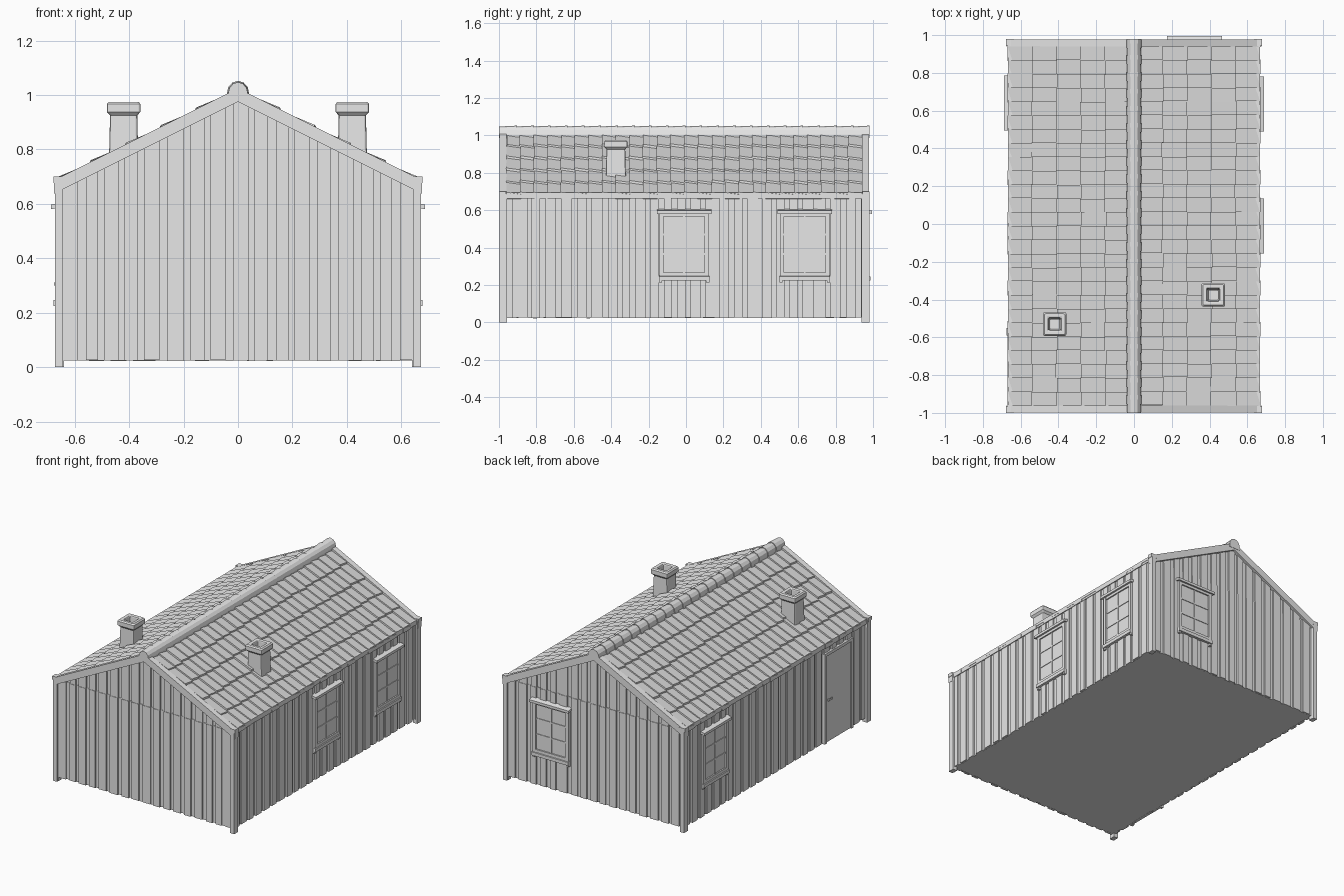
import bpy, bmesh, math, random

if "Cube" in bpy.data.objects:
    bpy.data.objects.remove(bpy.data.objects["Cube"])

random.seed(4)
grey = bpy.data.materials.new("light grey")
grey.diffuse_color = (0.8, 0.8, 0.8, 1)
grey.use_nodes = True
grey.node_tree.nodes["Principled BSDF"].inputs["Base Color"].default_value = grey.diffuse_color
Y0 = -0.01                      # middle of the house along y
HX, HY = 0.66, 0.978            # outer faces of the boarding
APEX, SLOPE = 1.0, 0.5          # roof deck: z = APEX - SLOPE * |x|


def deck(x):
    return APEX - SLOPE * abs(x)


def finish(bm, name):
    bmesh.ops.recalc_face_normals(bm, faces=bm.faces)
    me = bpy.data.meshes.new(name)
    bm.to_mesh(me)
    bm.free()
    me.materials.append(grey)
    ob = bpy.data.objects.new(name, me)
    bpy.context.collection.objects.link(ob)
    return ob


def loft(bm, rings, cap=True):
    """Join equal rings of points into a skin."""
    vs = [[bm.verts.new(p) for p in r] for r in rings]
    n = len(vs[0])
    for a, b in zip(vs, vs[1:]):
        for i in range(n):
            bm.faces.new((a[i], a[(i + 1) % n], b[(i + 1) % n], b[i]))
    if cap:
        bm.faces.new(vs[0][::-1])
        bm.faces.new(vs[-1])


def frame(turn):
    """Wall coordinates: u along the wall, w outward, z up."""
    c, s = [(1, 0), (0, 1), (-1, 0), (0, -1)][turn]
    return lambda u, w, z: (w * c - u * s, w * s + u * c + Y0, z)


def box(bm, P, u0, u1, w0, w1, z0, z1, z1b=None, drop=0.0):
    """Box on a wall; z1b slopes the top sideways, drop tips the outer edge down."""
    zb = z1 if z1b is None else z1b
    loft(bm, [[P(u0, w0, z0), P(u0, w1, z0 - drop), P(u0, w1, z1 - drop), P(u0, w0, z1)],
              [P(u1, w0, z0), P(u1, w1, z0 - drop), P(u1, w1, zb - drop), P(u1, w0, zb)]])


# solid core with floor and gables
bm = bmesh.new()
cx, cy = HX - 0.014, HY - 0.014
profile = [(-cx, 0.025), (cx, 0.025), (cx, deck(cx)), (0, APEX), (-cx, deck(cx))]
loft(bm, [[(x, Y0 + s * cy, z) for x, z in profile] for s in (-1, 1)])
finish(bm, "house_core")


# vertical boards with narrow recessed strips between them
def boarding(turn, name):
    P = frame(turn)
    end = turn % 2 == 1
    half, face = (cx, HY) if end else (cy, HX)
    bm = bmesh.new()
    u, raised = -half, True
    while u < half - 0.01:
        step = random.uniform(0.042, 0.06) if raised else random.uniform(0.02, 0.03)
        v = min(u + step, half)
        w = face - (0 if raised else 0.009) - random.uniform(0, 0.003)
        box(bm, P, u, v, face - 0.018, w, 0.025 + random.uniform(-.002, .002), 0.675)
        if end:      # upper gable board, cut to the roof slope
            cuts = [u, 0, v] if u < 0 < v else [u, v]
            for a, b in zip(cuts, cuts[1:]):
                box(bm, P, a, b, face - 0.018, w - 0.003, 0.672,
                    max(deck(a), 0.673), max(deck(b), 0.673))
        u, raised = v, not raised
    finish(bm, name)


for turn, name in enumerate(("right", "back", "left", "front")):
    boarding(turn, name + "_wall_boards")

# corner posts
bm = bmesh.new()
for sx in (-1, 1):
    for sy in (-1, 1):
        P = lambda u, w, z: (sx * u, sy * w + Y0, z)
        box(bm, P, 0.642, 0.672, HY - 0.02, 0.99, 0.0, 0.69)
        box(bm, P, 0.635, 0.678, HY - 0.025, 0.99, 0.676, 0.70)
        box(bm, P, 0.64, 0.672, HY - 0.03, HY, 0.0, 0.69)
finish(bm, "corner_posts")

# eave boards and sloping barge boards
bm = bmesh.new()
for t in (0, 2):
    box(bm, frame(t), -0.975, 0.975, HX - 0.02, HX + 0.008, 0.677, 0.695)
finish(bm, "eave_boards")
bm = bmesh.new()
for sx in (-1, 1):
    for sy in (-1, 1):
        loft(bm, [[(sx * x, Y0 + sy * y, deck(x) + h)
                   for y, h in ((0.95, -0.025), (0.988, -0.025), (0.988, 0.025), (0.95, 0.025))]
                  for x in (0, 0.675)])
finish(bm, "barge_boards")

# roof tiles: tilted so that each overlaps its neighbour and the course below
COLS, ROWS = 26, 5
x0, x1 = 0.02, 0.665
dy, dx = 1.9 / COLS, (x1 - x0) / ROWS
for s, name in ((1, "right_roof_tiles"), (-1, "left_roof_tiles")):
    bm = bmesh.new()
    for c in range(COLS):
        for r in range(ROWS):
            ya = -0.95 + c * dy + random.uniform(-.003, .003)
            yb = -0.95 + (c + 1) * dy + 0.004
            xa, xb = x0 + r * dx, x0 + (r + 1) * dx + random.uniform(0, .008)
            xb = min(xb, 0.67)
            lift = random.uniform(0, 0.003)

            def pt(x, y, h):
                return (s * x, s * y + Y0, deck(x) + h)
            # (lower side, raised side) heights at the upper and lower edge
            rings = []
            for x, h in ((xa, 0.006), (xb, 0.017)):
                h += lift
                rings.append([pt(x, ya, -0.004), pt(x, yb, -0.004),
                              pt(x, yb, h), pt(x, ya, h + 0.011)])
            loft(bm, rings)
    finish(bm, name)

# overlapping half-round ridge tiles
bm = bmesh.new()
RIDGE = 22
for i in range(RIDGE):
    ya = -0.99 + i * 1.98 / RIDGE
    yb = ya + 1.98 / RIDGE + (0.006 if i < RIDGE - 1 else 0)
    rings = []
    for y, k in ((ya, 0.036), (yb, 0.041)):
        rings.append([(k * math.cos(math.pi * a / 6), y + Y0,
                       1.005 + (k + 0.006) * math.sin(math.pi * a / 6)) for a in range(7)]
                     + [(-k, y + Y0, 0.985), (k, y + Y0, 0.985)])
    loft(bm, rings)
finish(bm, "ridge_tiles")


# chimneys: flared square stack with a hollow top
def chimney(x, y, name):
    bm = bmesh.new()
    outline = [(0.056, 0.74), (0.053, 0.80), (0.050, 0.925), (0.062, 0.938),
               (0.062, 0.966), (0.055, 0.974), (0.033, 0.974), (0.028, 0.90)]
    loft(bm, [[(x + sx * h, y + sy * h, z) for sx, sy in ((-1, -1), (1, -1), (1, 1), (-1, 1))]
              for h, z in outline])
    ob = finish(bm, name)
    bev = ob.modifiers.new("soft corners", 'BEVEL')
    bev.width, bev.segments, bev.limit_method = 0.007, 2, 'ANGLE'
    bev.angle_limit = math.radians(50)


chimney(0.42, -0.375, "right_chimney")
chimney(-0.42, -0.53, "left_chimney")


# window: pane, frame, glazing bars, drip board and sill
def window(turn, u, name):
    P = frame(turn)
    f = HY if turn % 2 else HX
    bm = bmesh.new()
    box(bm, P, u - 0.12, u + 0.12, f - 0.01, f + 0.002, 0.25, 0.58)
    for s in (-1, 1):
        box(bm, P, u + s * 0.11, u + s * 0.133, f - 0.01, f + 0.012, 0.235, 0.59)
    for z in (0.245, 0.567):
        box(bm, P, u - 0.12, u + 0.12, f - 0.01, f + 0.011, z, z + 0.022)
    box(bm, P, u - 0.005, u + 0.005, f, f + 0.006, 0.26, 0.57)
    for z in (0.365, 0.47):
        box(bm, P, u - 0.115, u + 0.115, f, f + 0.006, z - 0.005, z + 0.005)
    box(bm, P, u - 0.146, u + 0.146, f - 0.01, f + 0.027, 0.588, 0.605, drop=0.008)
    box(bm, P, u - 0.135, u + 0.135, f - 0.01, f + 0.018, 0.228, 0.25, drop=0.004)
    for s in (-1, 1):
        box(bm, P, u + s * 0.118, u + s * 0.135, f - 0.01, f + 0.01, 0.212, 0.235)
    finish(bm, name)


window(0, 0.0, "right_middle_window")
window(0, 0.645, "right_back_window")
window(2, -0.65, "left_window")
window(1, -0.32, "back_window")

# door: leaf, frame and handle
P = frame(2)
bm = bmesh.new()
u, f = 0.655, HX
box(bm, P, u - 0.135, u + 0.135, f - 0.01, f + 0.003, 0.025, 0.61)
for s in (-1, 1):
    box(bm, P, u + s * 0.132, u + s * 0.152, f - 0.01, f + 0.011, 0.022, 0.625)
box(bm, P, u - 0.135, u + 0.135, f - 0.01, f + 0.010, 0.605, 0.625)
finish(bm, "door")
bm = bmesh.new()
box(bm, P, u - 0.115, u - 0.105, f, f + 0.013, 0.30, 0.312)
box(bm, P, u - 0.115, u - 0.075, f + 0.010, f + 0.015, 0.30, 0.312)
finish(bm, "door_handle")
